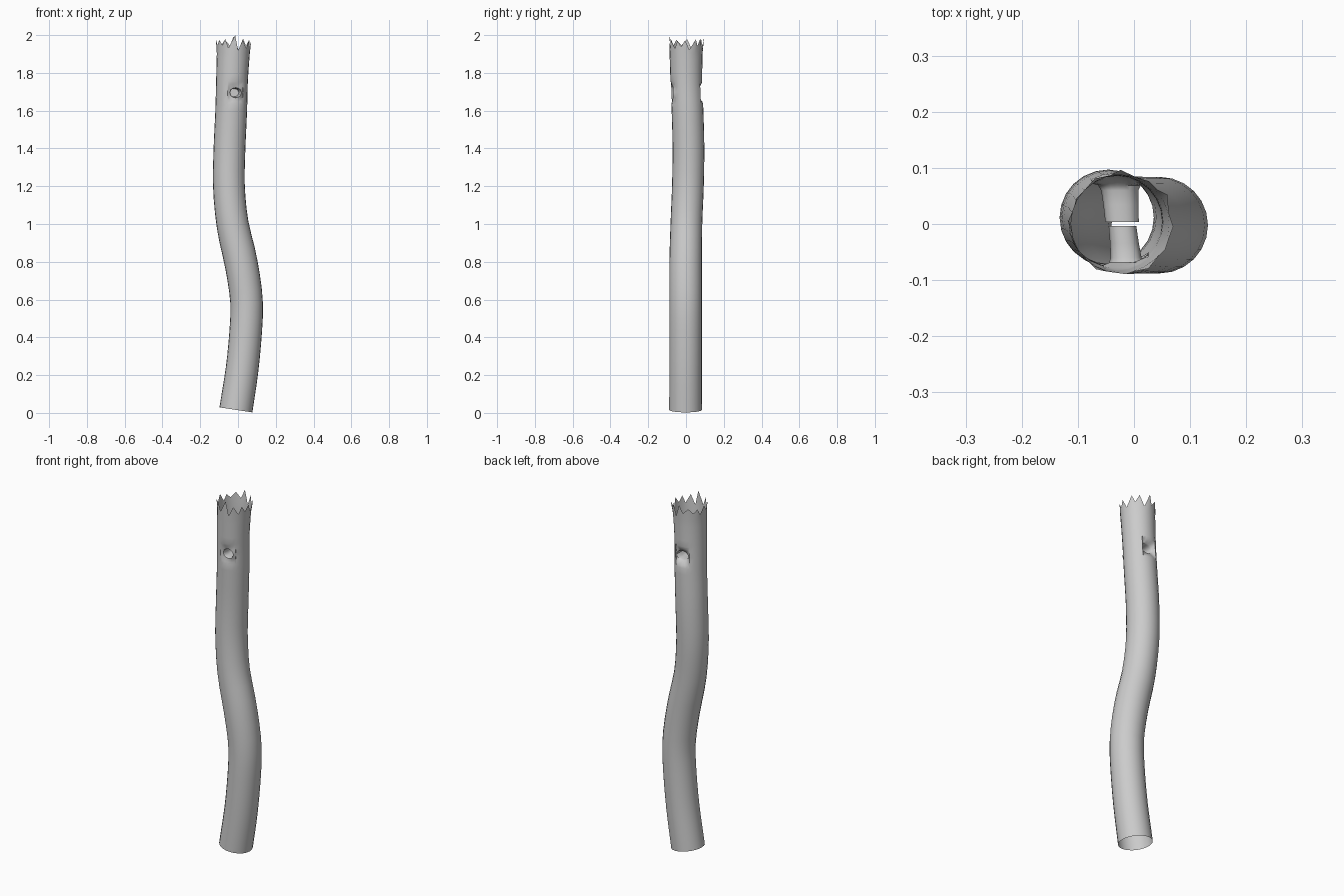
import bpy, bmesh, math, random
from mathutils import Vector

if "Cube" in bpy.data.objects:
    bpy.data.objects.remove(bpy.data.objects["Cube"])

random.seed(4)
N = 24
# Centre line: height, x, y, radius
PATH = [(0.016, -0.011, -0.002, 0.087), (0.25, 0.024, -0.002, 0.086), (0.50, 0.045, -0.002, 0.086),
        (0.62, 0.043, -0.002, 0.086), (0.80, 0.015, -0.002, 0.086), (1.00, -0.029, 0.002, 0.084),
        (1.20, -0.048, 0.010, 0.084), (1.40, -0.045, 0.013, 0.084), (1.60, -0.036, 0.008, 0.084),
        (1.75, -0.032, 0.002, 0.084), (1.92, -0.024, 0.000, 0.088), (2.00, -0.019, 0.000, 0.093)]


def centre(z):
    """Smooth interpolation of the centre line at height z."""
    i = max(k for k in range(len(PATH) - 1) if PATH[k][0] <= z or k == 0)
    a, b = PATH[i], PATH[i + 1]
    p, q = PATH[max(i - 1, 0)], PATH[min(i + 2, len(PATH) - 1)]
    h = b[0] - a[0]
    t = (z - a[0]) / h
    out = []
    for k in (1, 2, 3):
        m0 = (b[k] - p[k]) / (b[0] - p[0]) * h
        m1 = (q[k] - a[k]) / (q[0] - a[0]) * h
        out.append((2*t**3 - 3*t*t + 1) * a[k] + (t**3 - 2*t*t + t) * m0
                   + (3*t*t - 2*t**3) * b[k] + (t**3 - t*t) * m1)
    return out


def wall(z, ang, flare=0.0):
    """Point on the trunk wall, with the ring tilted square to the path."""
    x, y, r = centre(z)
    lo, hi = max(z - 0.02, PATH[0][0]), min(z + 0.02, 2.0)
    slope = (centre(hi)[0] - centre(lo)[0]) / (hi - lo)
    r += flare
    dz = r * math.cos(ang) * slope if z < 1.5 else 0
    return Vector((x + r * math.cos(ang), y + r * math.sin(ang), z - dz))


bm = bmesh.new()
heights = [0.016 + i * (1.56 - 0.016) / 22 for i in range(23)]
heights += [1.60, 1.635, 1.665, 1.695, 1.725, 1.755, 1.79, 1.83, 1.87, 1.905]
R0 = heights.index(1.635)
angle = lambda j: 2 * math.pi * j / N
rows = [[bm.verts.new(wall(z, angle(j))) for j in range(N)] for z in heights]

# Splintered rim: alternating tips and notches of uneven height
rim = []
for j in range(N):
    tip = j % 2 == 0
    z = random.uniform(1.965, 1.995) if tip else random.uniform(1.918, 1.95)
    if j == 18:
        z = 2.0
    a = angle(j) + random.uniform(-0.07, 0.07)
    rim.append(bm.verts.new(wall(z, a, random.uniform(-0.004, 0.006) if tip else 0)))
rows.append(rim)

# Trunk skin, leaving a 4 x 4 opening at the front and at the back
FRONT, BACK = 17, 4
for i in range(len(rows) - 1):
    for j in range(N):
        in_hole = R0 <= i < R0 + 4 and any((j - s) % N < 4 for s in (FRONT, BACK))
        if not in_hole:
            k = (j + 1) % N
            bm.faces.new((rows[i][j], rows[i][k], rows[i + 1][k], rows[i + 1][j]))


def bridge(a, b):
    for k in range(len(a)):
        n = (k + 1) % len(a)
        bm.faces.new((a[k], a[n], b[n], b[k]))


# Flared tunnel halves, each running in from its opening to the middle
steps = [(i, 0) for i in range(4)] + [(4, i) for i in range(4)] \
    + [(4 - i, 4) for i in range(4)] + [(0, 4 - i) for i in range(4)]
for start, side, hx, rx, rz in ((FRONT, -1, -0.013, 0.028, 0.024), (BACK, 1, -0.026, 0.034, 0.024)):
    loop = [rows[R0 + r][(start + c) % N] for c, r in steps]
    mid = Vector((hx, 0, 1.695))
    # each ring: blend to ellipse, ellipse scale, distance from the middle
    for blend, scale, y in ((0.5, 1.45, None), (1, 1.12, 0.069), (1, 0.98, 0.060),
                            (1, 0.92, 0.035), (1, 0.88, 0.004)):
        ring = []
        for c, r in steps:
            src = rows[R0 + r][(start + c) % N].co
            d = src - mid
            t = math.atan2(d.z, d.x)
            e = Vector((hx + rx * scale * math.cos(t), 0, 1.695 + rz * scale * math.sin(t)))
            if y is None:
                p = src.lerp(e, blend)
                cx, cy, rad = centre(p.z)
                p.y = cy + side * (math.sqrt(max(rad**2 - (p.x - cx)**2, 0)) - 0.004)
            else:
                p = e
                p.x += (-0.021 - hx) * (1 - y / 0.069)
                p.y = side * y
            ring.append(bm.verts.new(p))
        bridge(loop, ring)
        loop = ring
    bm.faces.new(loop)

bmesh.ops.recalc_face_normals(bm, faces=bm.faces)
mesh = bpy.data.meshes.new("hollow_trunk")
bm.to_mesh(mesh)
bm.free()
trunk = bpy.data.objects.new("hollow_trunk", mesh)
bpy.context.collection.objects.link(trunk)
bpy.context.view_layer.objects.active = trunk
trunk.select_set(True)
bpy.ops.object.shade_smooth_by_angle(angle=math.radians(50))
